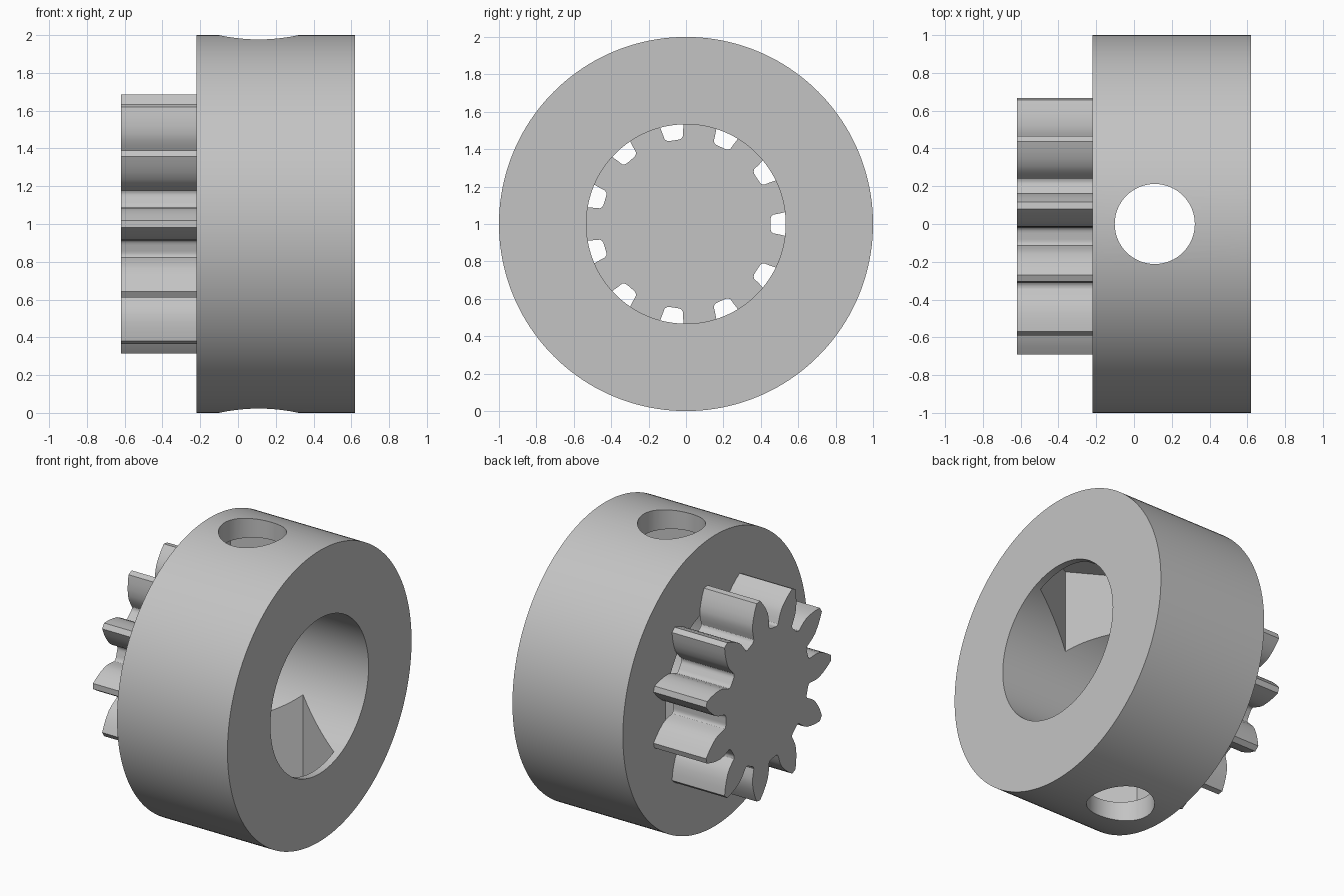
import bpy, bmesh, math
from mathutils import Matrix

cube = bpy.data.objects.get("Cube")
if cube:
    bpy.data.objects.remove(cube, do_unlink=True)

grey = bpy.data.materials.new("plain_grey")
grey.use_nodes = True
colour = (0.55, 0.55, 0.55, 1)
grey.diffuse_color = colour
grey.node_tree.nodes["Principled BSDF"].inputs["Base Color"].default_value = colour

FACE_X, END_X = -0.22, 0.62          # collar ends along the axle
ALONG_X = Matrix.Rotation(math.pi / 2, 4, 'Y')


def add_object(name, bm):
    bmesh.ops.recalc_face_normals(bm, faces=bm.faces)
    mesh = bpy.data.meshes.new(name)
    bm.to_mesh(mesh)
    bm.free()
    mesh.materials.append(grey)
    obj = bpy.data.objects.new(name, mesh)
    bpy.context.collection.objects.link(obj)
    return obj


def prism(name, radius, length, sides, centre, turn=Matrix()):
    bm = bmesh.new()
    bmesh.ops.create_cone(bm, cap_ends=True, segments=sides, radius1=radius,
                          radius2=radius, depth=length,
                          matrix=Matrix.Translation(centre) @ turn)
    return add_object(name, bm)


def select(obj):
    bpy.ops.object.select_all(action='DESELECT')
    obj.select_set(True)
    bpy.context.view_layer.objects.active = obj


def cut(obj, cutter):
    cutter.hide_render = True
    mod = obj.modifiers.new("cut", 'BOOLEAN')
    mod.operation, mod.solver, mod.object = 'DIFFERENCE', 'EXACT', cutter
    select(obj)
    bpy.ops.object.modifier_apply(modifier=mod.name)
    bpy.data.objects.remove(cutter, do_unlink=True)


# Collar with axle bore, hexagonal nut pockets and cross hole
collar = prism("collar", 1, END_X - FACE_X, 160, ((FACE_X + END_X) / 2, 0, 1), ALONG_X)
cut(collar, prism("bore_cutter", 0.533, 2, 128, (0.2, 0, 1), ALONG_X))
cut(collar, prism("nut_cutter", 0.453, 1.71, 6, (0.178, 0, 1)))
cut(collar, prism("hole_cutter", 0.212, 3, 64, (0.11, 0, 1)))

# Pinion: one tooth flank (radius, half angle) mirrored and repeated
TEETH = 11
flank = [(0.452, 0.25), (0.453, 0.222), (0.458, 0.197), (0.468, 0.18),
         (0.5, 0.174), (0.535, 0.166), (0.57, 0.147), (0.61, 0.111),
         (0.65, 0.071), (0.69, 0.028)]
outline = [(r, -a) for r, a in flank] + [(r, a) for r, a in reversed(flank)]
bm = bmesh.new()
ring = []
for k in range(TEETH):
    middle = (k + 0.5) * math.tau / TEETH
    for r, a in outline:
        ring.append(bm.verts.new((-0.62, r * math.cos(middle + a),
                                  1 + r * math.sin(middle + a))))
end = bm.faces.new(ring)
moved = bmesh.ops.extrude_face_region(bm, geom=[end], use_keep_orig=True)["geom"]
bmesh.ops.translate(bm, vec=(FACE_X + 0.62, 0, 0),
                    verts=[g for g in moved if isinstance(g, bmesh.types.BMVert)])
pinion = add_object("pinion", bm)

for obj in (collar, pinion):
    select(obj)
    bpy.ops.object.shade_smooth_by_angle(angle=math.radians(32))
